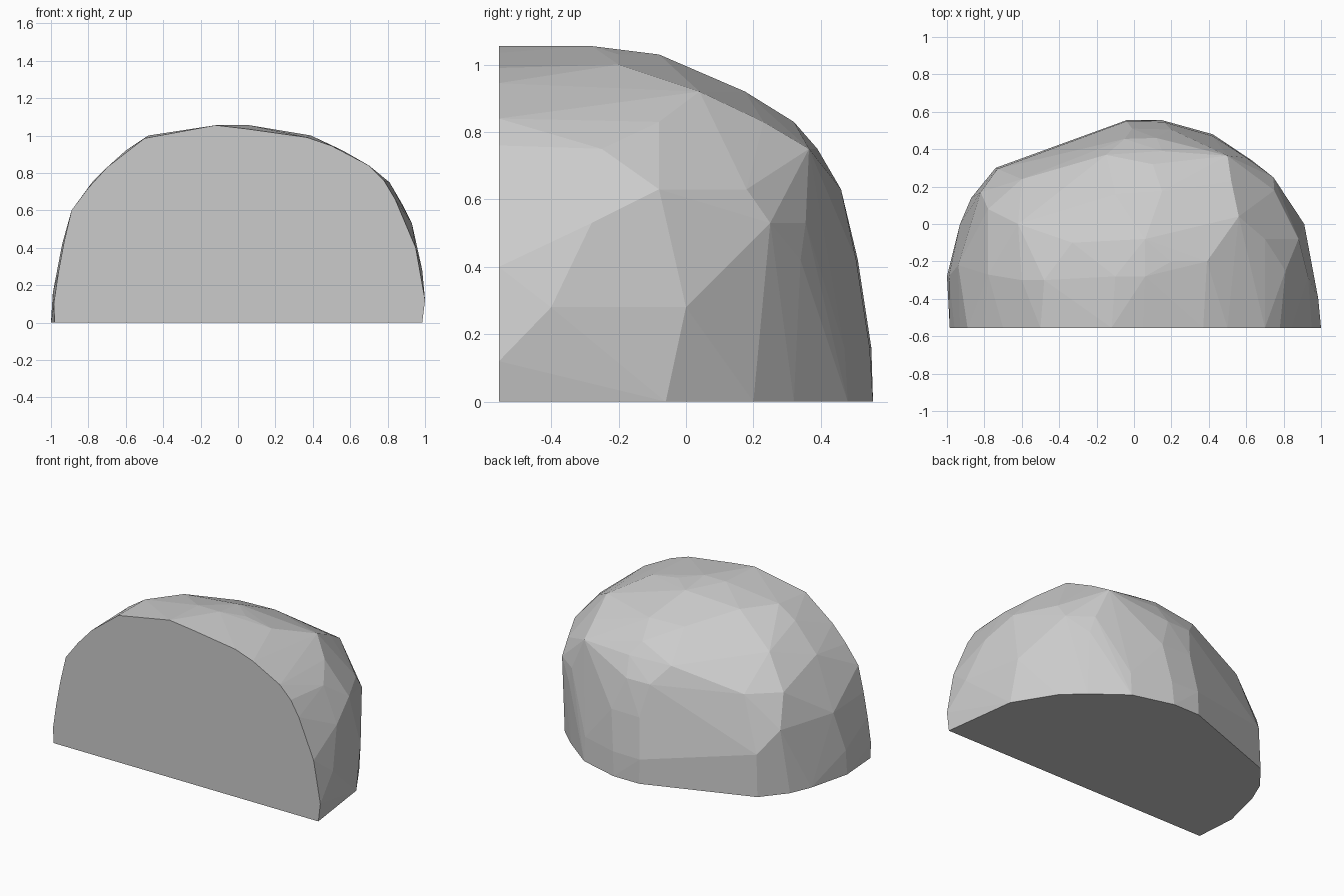
import bpy, bmesh

# Front cut face outline (x, z) on the plane y = -0.555
FRONT_Y = -0.555
front = [(-.98, 0), (-.985, .1), (-.96, .27), (-.93, .43), (-.89, .6), (-.8, .72),
         (-.7, .83), (-.5, .985), (-.12, 1.055), (.05, 1.035), (.37, .99),
         (.5, .945), (.7, .84), (.78, .76), (.84, .66), (.95, .4), (1, .12), (.985, 0)]

# Chiselled corners of the boulder, grouped by height: z -> (x, y)
lower = {
    0:   [(-1, -.28), (-.93, 0), (-.87, .14), (-.74, .3), (-.04, .555), (.15, .555),
          (.42, .48), (.63, .32), (.76, .2), (.92, -.06)],
    .16: [(-.99, -.28), (-.04, .55), (.16, .545), (.42, .47)],
    .28: [(.73, .22), (.91, 0), (.985, -.4), (-.73, .295)],
    .42: [(-.82, .17), (-.01, .51), (.2, .505), (.63, .34), (-.94, -.22)],
}
upper = {
    .53: [(.745, .25), (.93, -.28), (.6, .355)],
    .63: [(-.78, .08), (-.05, .455), (.12, .46), (.88, -.08), (.75, .18), (-.6, .24)],
    .75: [(-.15, .37), (.15, .39), (.5, .365), (-.78, -.27), (.81, -.25)],
    .83: [(.1, .32), (.52, .23), (-.62, -.0), (.7, -.08)],
    .92: [(-.1, .16), (.15, .175), (-.6, -.3), (.56, .04)],
    1.0: [(-.33, -.1), (.39, -.2), (-.48, -.3)],
    1.03: [(.06, -.08), (.2, -.2)],
    1.055: [(.06, -.28), (-.1, -.28)],
}

bm = bmesh.new()
for x, z in front:
    bm.verts.new((x, FRONT_Y, z))
for layers in (lower, upper):
    for z, pts in layers.items():
        for x, y in pts:
            bm.verts.new((x, y, z))

# Wrap the corners in flat facets
hull = bmesh.ops.convex_hull(bm, input=bm.verts[:])
loose = [v for v in bm.verts if not v.link_faces]
bmesh.ops.delete(bm, geom=loose, context='VERTS')
bmesh.ops.dissolve_limit(bm, angle_limit=.02, verts=bm.verts[:], edges=bm.edges[:])
bmesh.ops.recalc_face_normals(bm, faces=bm.faces[:])

mesh = bpy.data.meshes.new("boulder")
bm.to_mesh(mesh)
bm.free()
bpy.context.collection.objects.link(bpy.data.objects.new("boulder", mesh))
